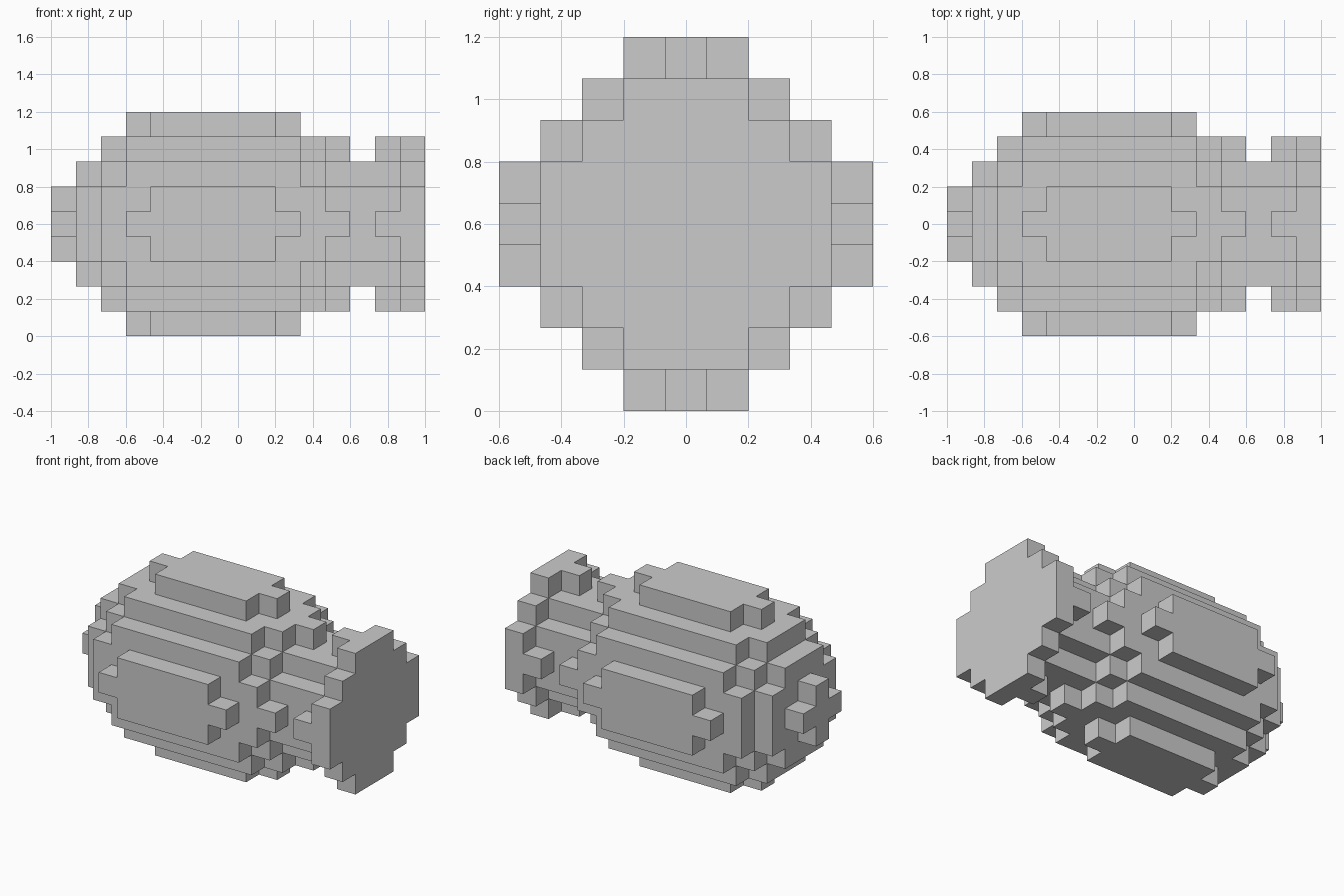
import bpy, bmesh

if "Cube" in bpy.data.objects:
    bpy.data.objects.remove(bpy.data.objects["Cube"])

V = 2 / 15          # edge length of one block
# stepped cross-sections: half-width in blocks for each row away from the axis
NOSE, SMALL, MEDIUM = [1, 0], [2, 2, 1], [3, 3, 2, 1]
CROSS, LARGE, FULL = [3, 2, 1, 0], [4, 3, 3, 2, 0], [4, 4, 3, 2, 1]


def blocky_part(name, start, slices):
    """Stack of block slices along x, meshed as one closed outer skin."""
    cells = set()
    for i, rows in enumerate(slices):
        for k in range(1 - len(rows), len(rows)):
            w = rows[abs(k)]
            cells.update((start + i, j, k) for j in range(-w, w + 1))
    bm = bmesh.new()
    for c in cells:
        for axis in range(3):
            for sign in (-1, 1):
                n = list(c)
                n[axis] += sign
                if tuple(n) in cells:
                    continue
                u, v = (axis + 1) % 3, (axis + 2) % 3
                quad = []
                for a, b in ((-1, -1), (1, -1), (1, 1), (-1, 1)):
                    p = list(c)
                    p[axis] += sign / 2
                    p[u] += a / 2
                    p[v] += b / 2
                    quad.append(bm.verts.new(((p[0] - 7) * V, p[1] * V, (p[2] + 4.5) * V)))
                bm.faces.new(quad if sign > 0 else quad[::-1])
    bmesh.ops.remove_doubles(bm, verts=bm.verts[:], dist=0.001)
    # merge coplanar block faces
    bmesh.ops.dissolve_limit(bm, angle_limit=0.01, verts=bm.verts[:], edges=bm.edges[:])
    mesh = bpy.data.meshes.new(name)
    bm.to_mesh(mesh)
    bm.free()
    obj = bpy.data.objects.new(name, mesh)
    bpy.context.collection.objects.link(obj)
    return obj


# Rounded barrel body, narrow neck and flared end as one skin along x
blocky_part("blocky_body", 0,
            [NOSE, SMALL, MEDIUM, LARGE] + [FULL] * 5 + [LARGE, MEDIUM, CROSS]
            + [SMALL]
            + [CROSS, MEDIUM])
